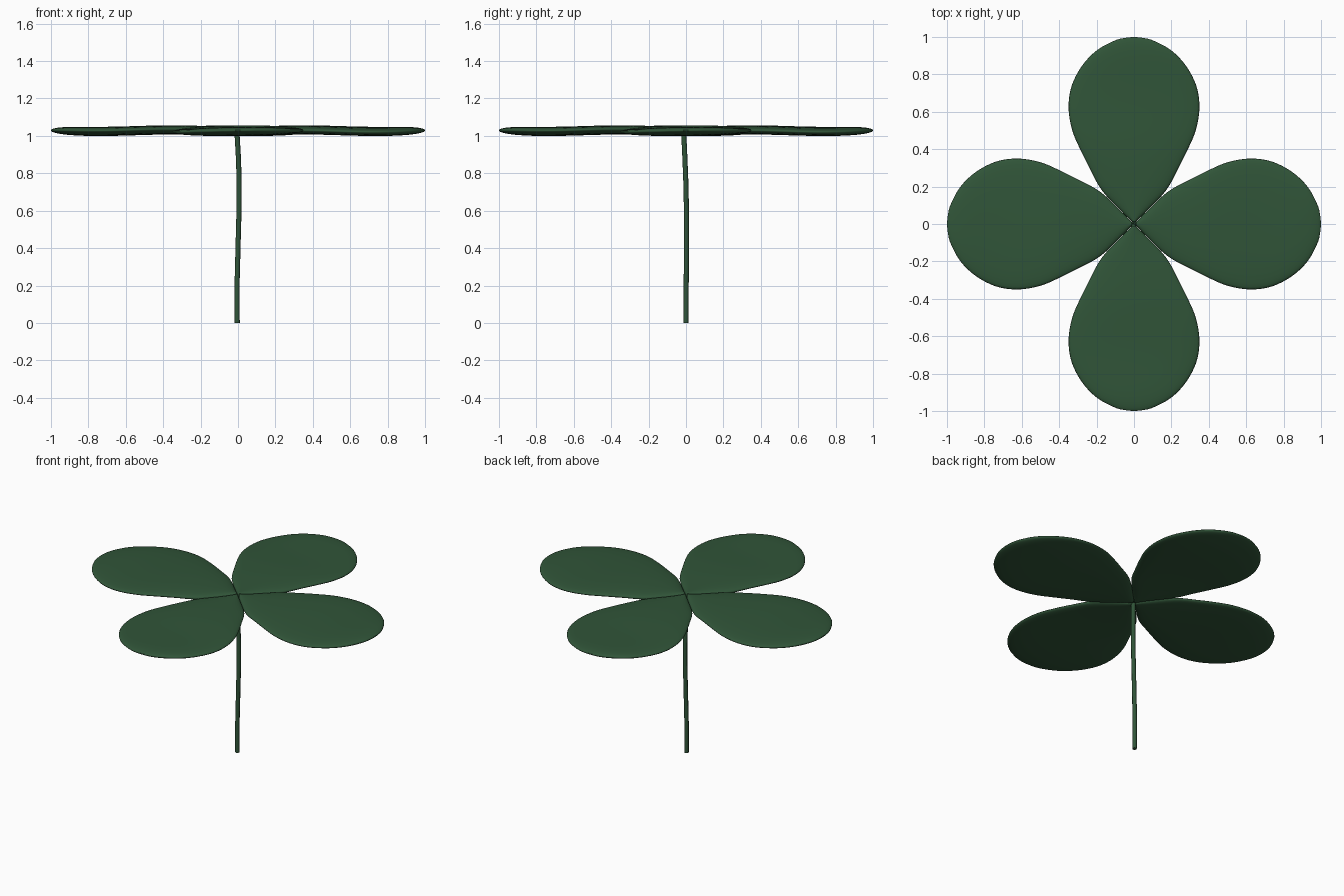
import bpy, bmesh, math
from mathutils import Matrix

if "Cube" in bpy.data.objects:
    bpy.data.objects.remove(bpy.data.objects["Cube"])

green = bpy.data.materials.new("leaf_green")
green.diffuse_color = (0.03, 0.09, 0.04, 1)
green.use_nodes = True
green.node_tree.nodes["Principled BSDF"].inputs["Base Color"].default_value = green.diffuse_color


def catmull(pts, steps):
    """Smooth list of 2D points through the control points."""
    p = [pts[0]] + pts + [pts[-1]]
    out = []
    for i in range(1, len(p) - 2):
        for s in range(steps):
            t = s / steps
            out.append(tuple(0.5 * (2 * b + (c - a) * t + (2 * a - 5 * b + 4 * c - d) * t ** 2
                                    + (3 * b - a - 3 * c + d) * t ** 3)
                             for a, b, c, d in zip(*p[i - 1:i + 3])))
    return out + [pts[-1]]


def signed_pow(v, e):
    return math.copysign(abs(v) ** e, v)


# Half-outline of a leaf: distance from centre, half width
OUTLINE = [(0.012, 0.01), (0.06, 0.06), (0.18, 0.172), (0.3, 0.238), (0.4, 0.288),
           (0.5, 0.33), (0.62, 0.35), (0.74, 0.333), (0.85, 0.275), (0.93, 0.197),
           (0.98, 0.105), (0.994, 0.055), (0.999, 0.012)]
PROFILE = catmull(OUTLINE, 4)
SEG = 40


def make_leaf(name, angle):
    bm = bmesh.new()
    rings = []
    for x, w in PROFILE:
        u = max(0.0, (x - 0.62) / 0.38)
        h = 0.024 * max(0.02, 1 - u ** 5) ** 0.5
        ring = []
        for k in range(SEG):
            a = 2 * math.pi * k / SEG
            side = signed_pow(math.cos(a), 0.85)
            z = 1.028 + h * signed_pow(math.sin(a), 0.85)
            # gentle wave along the leaf and slight twist across it
            z += 0.004 * math.cos(2 * math.pi * (x - 0.35) / 0.8) + 0.004 * side * w / 0.35
            ring.append(bm.verts.new((x, side * w, z)))
        rings.append(ring)
    for r0, r1 in zip(rings, rings[1:]):
        for k in range(SEG):
            j = (k + 1) % SEG
            bm.faces.new((r0[k], r0[j], r1[j], r1[k]))
    bm.faces.new(rings[0])
    bm.faces.new(rings[-1])
    bmesh.ops.recalc_face_normals(bm, faces=bm.faces)
    bmesh.ops.transform(bm, matrix=Matrix.Rotation(angle, 4, 'Z'), verts=bm.verts)
    for f in bm.faces:
        f.smooth = True
    me = bpy.data.meshes.new(name)
    bm.to_mesh(me)
    bm.free()
    me.materials.append(green)
    ob = bpy.data.objects.new(name, me)
    bpy.context.collection.objects.link(ob)


# Four leaves around the stem
for i, side in enumerate(("right", "back", "left", "front")):
    make_leaf("leaf_" + side, i * math.pi / 2)

# Slightly bent stem
curve = bpy.data.curves.new("stem", 'CURVE')
curve.dimensions = '3D'
curve.bevel_depth = 0.0135
curve.bevel_resolution = 2
curve.use_fill_caps = True
path = [(-0.004, 0, 0), (-0.005, 0.001, 0.18), (0, 0.002, 0.4), (0.006, 0.001, 0.68),
        (0.003, -0.005, 0.86), (-0.005, -0.012, 1.01)]
spline = curve.splines.new('BEZIER')
spline.bezier_points.add(len(path) - 1)
for bp, co in zip(spline.bezier_points, path):
    bp.co = co
    bp.handle_left_type = bp.handle_right_type = 'AUTO'
spline.resolution_u = 4
curve.materials.append(green)
stem = bpy.data.objects.new("stem", curve)
bpy.context.collection.objects.link(stem)
